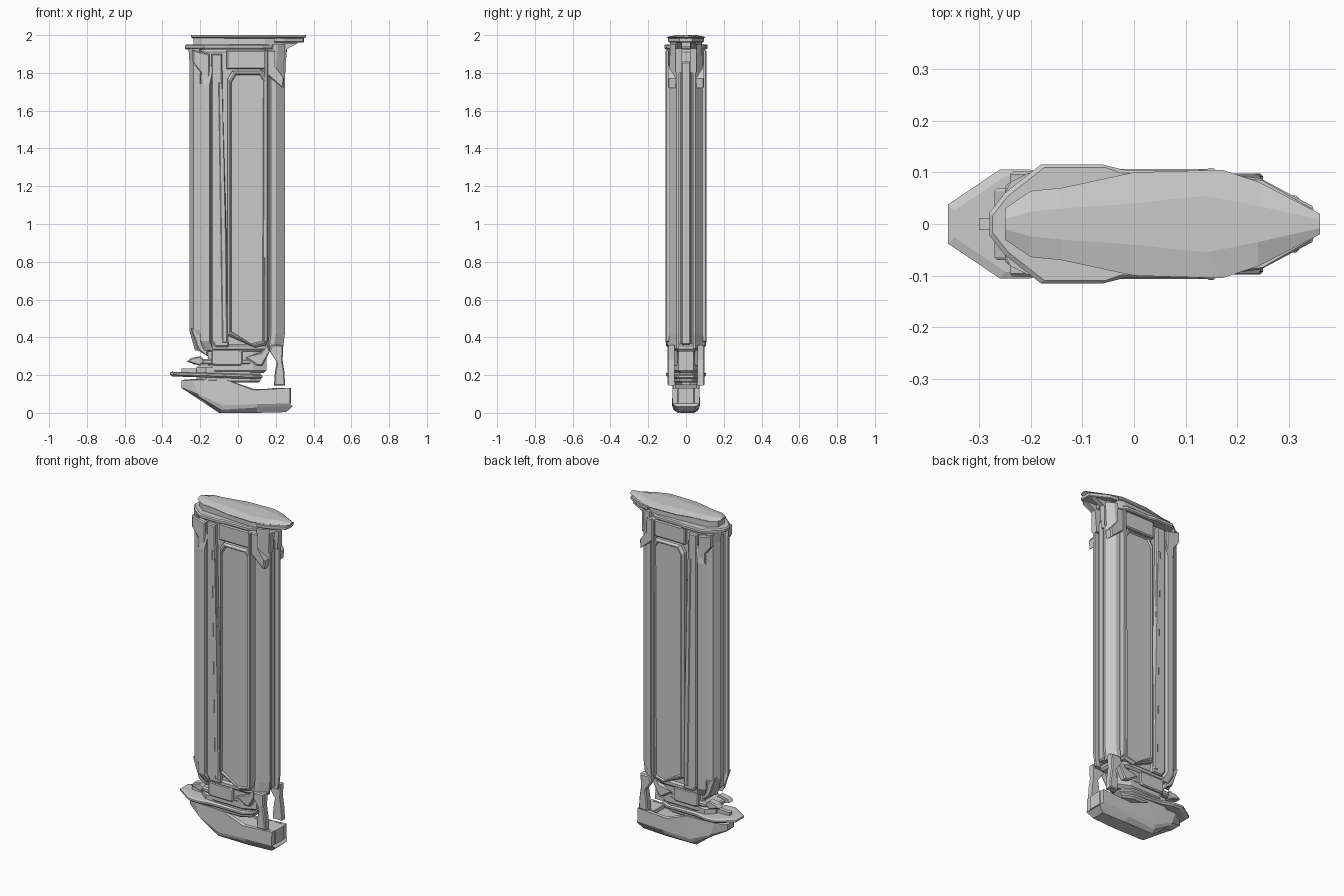
import bpy, bmesh

def loft(name, rings, both_sides=False):
    """Skin matching closed rings of 3D points, capped; optionally repeat at -y."""
    bm = bmesh.new()
    for s in ((1, -1) if both_sides else (1,)):
        vs = [[bm.verts.new((x, y * s, z)) for x, y, z in r] for r in rings]
        n = len(vs[0])
        for a, b in zip(vs, vs[1:]):
            for i in range(n):
                j = (i + 1) % n
                bm.faces.new((a[i], a[j], b[j], b[i]))
        bm.faces.new(vs[0])
        bm.faces.new(vs[-1])
    bmesh.ops.recalc_face_normals(bm, faces=bm.faces)
    me = bpy.data.meshes.new(name)
    bm.to_mesh(me)
    bm.free()
    ob = bpy.data.objects.new(name, me)
    bpy.context.collection.objects.link(ob)
    return ob

def sym(half):
    """Half outline at +y -> full ring, symmetric about y = 0."""
    return half + [(x, -y, z) for x, y, z in reversed(half)]

def flat(half, z, d=0.0):
    """Symmetric ring at height z, pulled inward by d."""
    c = (half[0][0] + half[-1][0]) / 2
    return sym([(x + (d if x < c else -d), max(y - d, 0.004), z) for x, y in half])

def slab(name, half, z0, z1, bevel=0.0):
    rings = [flat(half, z0, bevel)]
    if bevel:
        rings += [flat(half, z0 + bevel), flat(half, z1 - bevel)]
    return loft(name, rings + [flat(half, z1, bevel)])

def xz(pts, y, d=0.0):
    """Ring in the xz plane at depth y, inset by d."""
    cx = sum(p[0] for p in pts) / len(pts)
    cz = sum(p[1] for p in pts) / len(pts)
    return [(x + (d if x < cx else -d), y, z + (d if z < cz else -d)) for x, z in pts]

def side_plate(name, pts, y0, y1, bevel=0.006):
    return loft(name, [xz(pts, y0), xz(pts, y1 - bevel), xz(pts, y1, bevel)], True)

def column(name, pts, levels):
    """Vertical column on both sides; levels = (z, dx, y scale)."""
    return loft(name, [[(x + dx, y * k, z) for x, y in pts] for z, dx, k in levels], True)

# inner core of the body
slab("inner_core", [(-.215, .035), (-.19, .075), (.12, .075), (.17, .03)], .34, 1.93, .02)

# back edge: central spine and angled shells either side
slab("back_spine", [(-.235, .024), (-.19, .026)], .36, 1.9, .008)
column("back_shell", [(-.258, .034), (-.236, .034), (-.19, .075), (-.2, .095), (-.235, .078)],
       [(.33, .03, .7), (.44, 0, 1), (1.87, 0, 1), (1.93, -.004, 1.04)])
column("back_side_panel", [(-.195, .07), (-.2, .1), (-.185, .11), (-.15, .11), (-.14, .07)],
       [(.33, .02, .75), (.38, 0, .97), (1.74, 0, .97), (1.84, .02, .85)])

# broad side shell with its diagonal seam
side_plate("side_shell", [(-.14, .38), (-.12, .35), (-.05, .35), (-.06, .5), (-.085, 1.9), (-.14, 1.9)], .06, .1)
side_plate("diagonal_strip", [(-.085, .37), (-.055, .37), (-.06, .9), (-.09, 1.75), (-.105, 1.75)], .07, .104)

# framed side panel: raised rim around a recessed face
frame = [(-.055, .41), (.09, .345), (.15, .36), (.155, 1.78), (.135, 1.81), (-.03, 1.81), (-.055, 1.77)]
loft("side_panel", [xz(frame, .06), xz(frame, .094), xz(frame, .106, .01),
                    xz(frame, .106, .016), xz(frame, .098, .021)], True)
side_plate("panel_header", [(-.06, 1.82), (.15, 1.82), (.15, 1.92), (-.06, 1.92)], .06, .098)
side_plate("panel_side_rail", [(.14, .37), (.158, .38), (.158, 1.92), (.14, 1.92)], .06, .108, .004)

# front edge: central post, paired rails
slab("front_post", [(.14, .026), (.225, .026), (.235, .018)], .36, 1.86, .008)
column("front_rail", [(.165, .062), (.175, .09), (.2, .088), (.248, .05), (.248, .036), (.225, .036)],
       [(.34, -.01, 1), (.42, 0, 1), (1.8, 0, 1), (1.95, .01, .95)])
# rear-facing clips and upper brackets
side_plate("upper_bracket", [(-.24, 1.86), (-.2, 1.8), (-.19, 1.74), (-.15, 1.77), (-.15, 1.9), (-.24, 1.92)], .07, .102)
side_plate("front_bracket", [(.15, 1.79), (.24, 1.72), (.245, 1.77), (.19, 1.84), (.19, 1.92), (.15, 1.92)], .05, .096)
side_plate("top_prop", [(.225, 1.8), (.248, 1.8), (.26, 1.93), (.32, 1.962), (.22, 1.962)], .02, .055)

# collar and stacked top plates
slab("collar", [(-.28, .022), (-.25, .06), (-.18, .115), (-.06, .115), (-.02, .105), (.13, .103), (.2, .06)],
     1.925, 1.95, .006)
slab("top_neck", [(-.235, .03), (-.19, .065), (.14, .085), (.25, .05)], 1.94, 1.985)
slab("top_fork_plate", [(.19, .095), (.245, .088), (.345, .035), (.35, .02)], 1.962, 1.985, .004)
cap = [(-.25, .03), (-.2, .064), (-.14, .07), (0, .1), (.17, .105), (.24, .082), (.36, .02)]
ridge = [(-.25, .01), (-.2, .024), (-.14, .03), (0, .04), (.14, .055), (.24, .035), (.36, .008)]
loft("top_plate", [flat(cap, 1.982, .012), flat(cap, 1.99), flat(ridge, 2.0)])

# lower neck linking the body with the foot
slab("lower_waist", [(-.16, .05), (-.12, .072), (.08, .072), (.15, .04)], .21, .37, .015)
slab("neck_ring", [(-.24, .03), (-.18, .075), (.06, .075), (.13, .04)], .255, .285, .008)
slab("body_foot_flange", [(-.2, .04), (-.15, .085), (.12, .085), (.2, .05)], .325, .365, .012)
side_plate("neck_box", [(-.14, .255), (-.12, .25), (.015, .25), (.025, .26), (.025, .325), (.01, .335), (-.14, .335)], .05, .086)
side_plate("neck_strut", [(-.25, .45), (-.23, .44), (-.16, .36), (-.16, .3), (-.21, .33)], .045, .078)
side_plate("lower_clip", [(-.27, .27), (-.2, .25), (-.17, .27), (-.2, .3), (-.25, .29)], .03, .07)
side_plate("front_knee", [(.04, .29), (.1, .25), (.13, .25), (.17, .33), (.16, .36), (.12, .32)], .045, .08)

# front legs
side_plate("front_leg", [(.19, .145), (.25, .145), (.245, .22), (.236, .28), (.24, .36),
                         (.175, .36), (.165, .33), (.205, .27), (.195, .21)], .06, .098)

# deck above the foot, slightly sloping toward the front end
def deck(y_gap, z):
    return sym([(x + (y_gap if x < 0 else -y_gap), y - y_gap, z - .03 * (x + .36))
                for x, y in [(-.36, .038), (-.26, .105), (-.2, .105), (-.13, .085), (.08, .075), (.13, .04)]])
loft("deck_plate", [deck(.012, .193), deck(0, .203), deck(0, .213), deck(.012, .218)])
slab("deck_riser", [(-.22, .03), (-.17, .065), (.06, .065), (.12, .035)], .16, .25, .01)
slab("deck_notch_block", [(-.3, .012), (-.2, .012)], .2, .235)

# foot: boat-shaped shoe with a bevelled sole
foot = [
    [(-.29, .022, .15), (-.23, .05, .15), (-.06, .055, .15), (.09, .055, .11), (.255, .055, .11)],
    [(-.29, .022, .175), (-.23, .05, .18), (-.06, .055, .175), (.09, .055, .125), (.255, .055, .132)],
    [(-.30, .03, .17), (-.24, .066, .175), (-.05, .07, .17), (.08, .07, .12), (.275, .07, .132)],
    [(-.30, .03, .135), (-.21, .07, .098), (-.08, .074, .04), (.1, .074, .046), (.275, .072, .05)],
    [(-.29, .025, .125), (-.2, .062, .08), (-.09, .066, .016), (.1, .07, .028), (.29, .055, .035)],
    [(-.28, .02, .12), (-.19, .035, .07), (-.1, .042, 0), (.1, .045, 0), (.255, .04, .004)]]
loft("foot", [sym(r) for r in foot])
slab("foot_end_block", [(.18, .05), (.27, .05), (.28, .04)], .05, .132)
